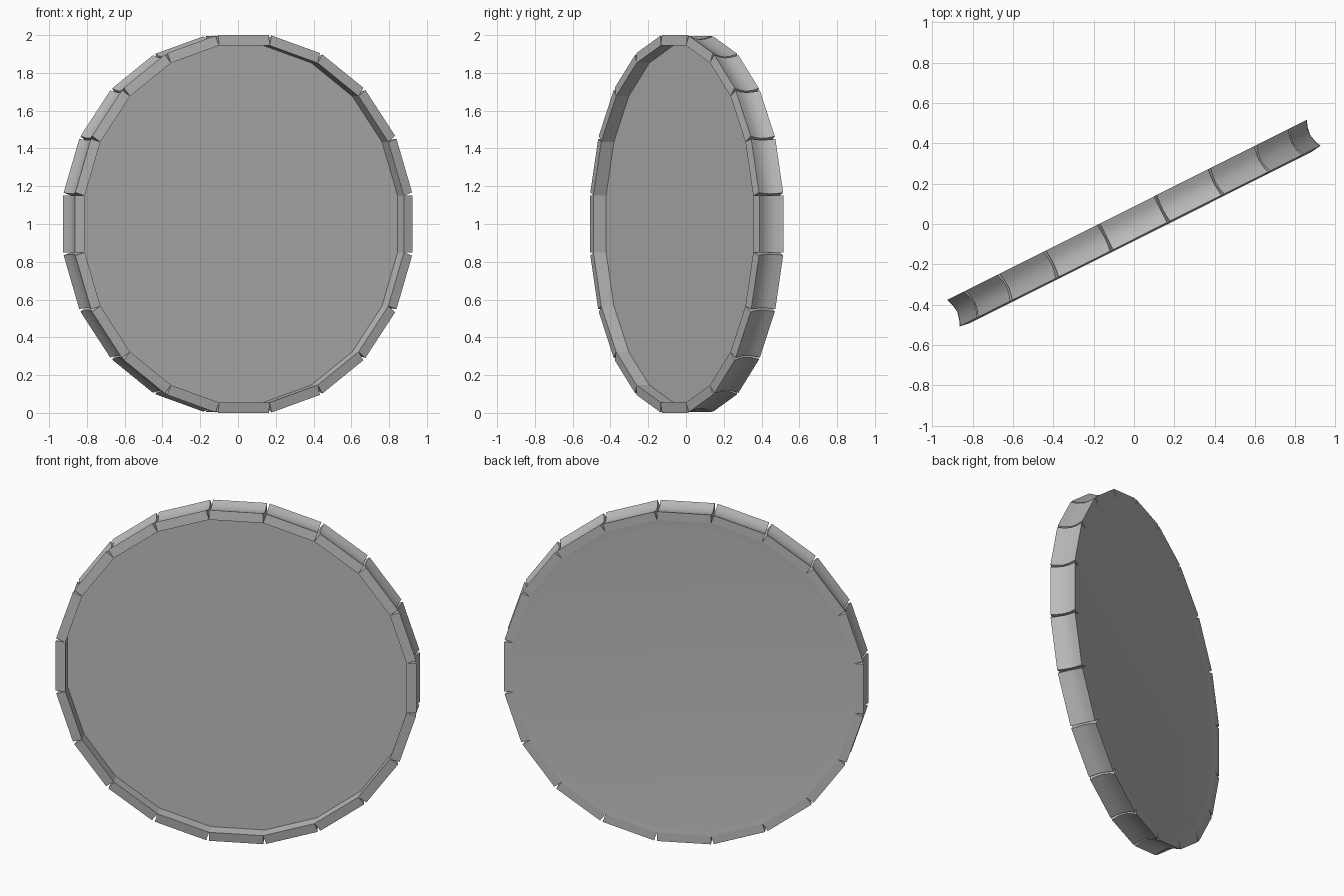
import bpy, bmesh, math
from mathutils import Matrix, Vector

cube = bpy.data.objects.get("Cube")
if cube:
    bpy.data.objects.remove(cube, do_unlink=True)

SIDES = 20
STEP = 2 * math.pi / SIDES
INNER = 0.945                                # apothem of the inner opening
HALF = INNER * math.tan(STEP / 2)            # half width of one block
PLACE = Matrix.Translation((0, 0, 1)) @ Matrix.Rotation(math.radians(26.6), 4, "Z")

grey = bpy.data.materials.new("plain grey")
grey.use_nodes = True
colour = (0.5, 0.5, 0.5, 1)
grey.diffuse_color = colour
grey.node_tree.nodes["Principled BSDF"].inputs["Base Color"].default_value = colour


def make_object(name, bm):
    bmesh.ops.recalc_face_normals(bm, faces=bm.faces)
    mesh = bpy.data.meshes.new(name)
    bm.to_mesh(mesh)
    bm.free()
    mesh.materials.append(grey)
    obj = bpy.data.objects.new(name, mesh)
    bpy.context.collection.objects.link(obj)
    obj.matrix_world = PLACE
    bpy.ops.object.select_all(action="DESELECT")
    obj.select_set(True)
    bpy.context.view_layer.objects.active = obj
    bpy.ops.object.shade_smooth_by_angle(angle=math.radians(30))
    return obj


# Rim blocks: straight-sided, hollowed outer face, slanted front
# (radius, depth) section
section = [(INNER, -0.075), (1.0, -0.067), (0.986, -0.035), (0.978, 0.003),
           (0.983, 0.04), (0.996, 0.078), (INNER, 0.078)]
bm = bmesh.new()
for k in range(SIDES):
    turn = Matrix.Rotation(k * STEP, 4, "Y")
    ends = [[bm.verts.new(turn @ Vector((r, d, side * HALF))) for r, d in section]
            for side in (-1, 1)]
    bm.faces.new(ends[0])
    bm.faces.new(ends[1][::-1])
    for i in range(len(section)):
        j = (i + 1) % len(section)
        bm.faces.new((ends[0][i], ends[0][j], ends[1][j], ends[1][i]))
make_object("rim_blocks", bm)

# Plate: flat recessed front, back very slightly dished
bm = bmesh.new()
rings = []
for r, d in [(INNER, 0.0), (INNER, 0.078), (0.9, 0.074)]:
    radius = r / math.cos(STEP / 2)
    rings.append([bm.verts.new((radius * math.cos((k + 0.5) * STEP), d,
                                radius * math.sin((k + 0.5) * STEP)))
                  for k in range(SIDES)])
for a, b in zip(rings, rings[1:]):
    for k in range(SIDES):
        n = (k + 1) % SIDES
        bm.faces.new((a[k], a[n], b[n], b[k]))
bm.faces.new(rings[0])
bm.faces.new(rings[-1])
make_object("centre_plate", bm)
